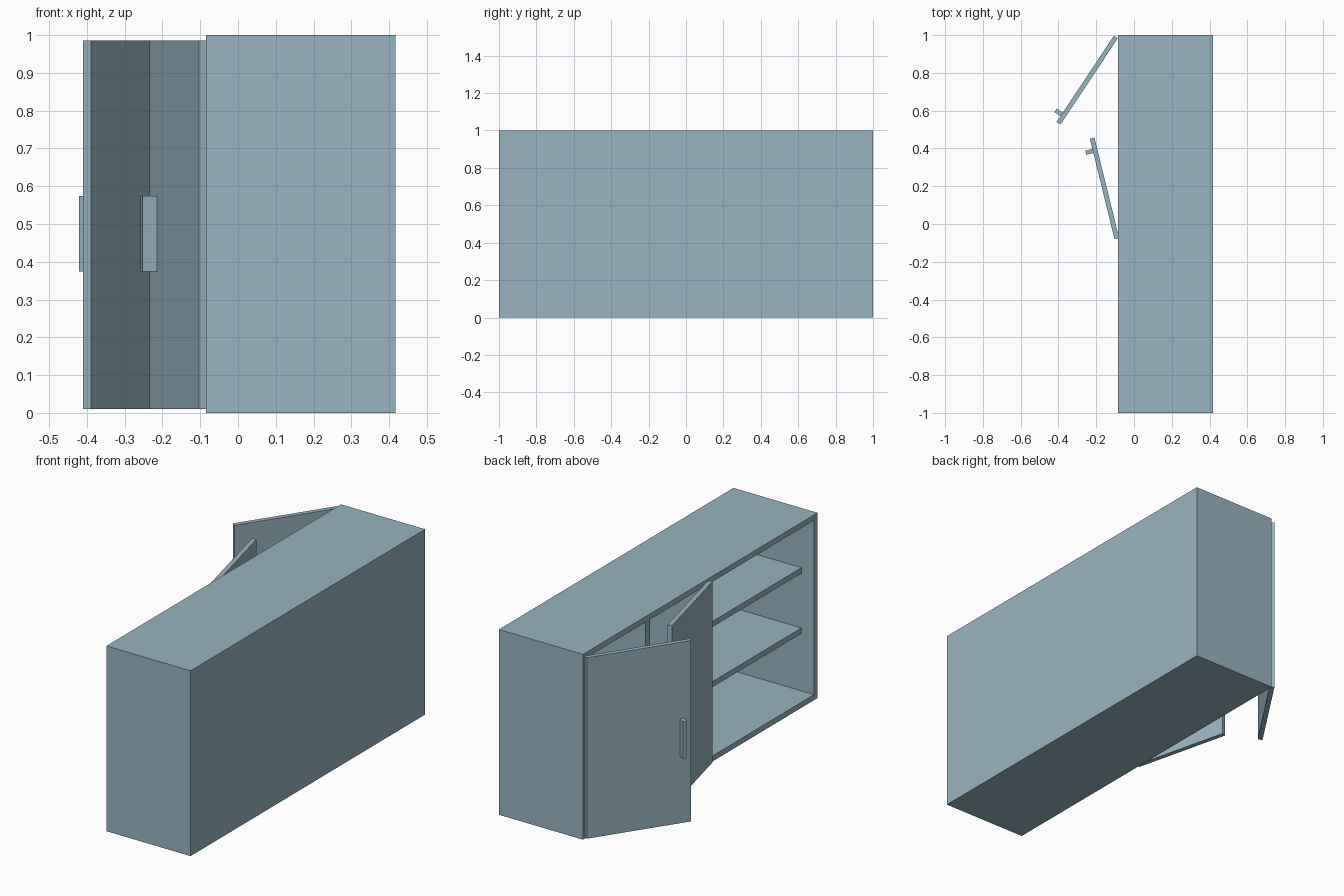
import bpy
from math import radians
from mathutils import Matrix

if "Cube" in bpy.data.objects:
    bpy.data.objects.remove(bpy.data.objects["Cube"])

X0, X1 = -0.085, 0.417   # open side, closed back
T = 0.03                 # board thickness

# Blue-grey paint
paint = bpy.data.materials.new("blue_grey")
paint.diffuse_color = (0.316, 0.462, 0.531, 1)
paint.use_nodes = True
paint.node_tree.nodes["Principled BSDF"].inputs["Base Color"].default_value = paint.diffuse_color


def box(name, lo, hi, matrix=None):
    """Box between two corners, optionally placed by a matrix."""
    c = [(a + b) / 2 for a, b in zip(lo, hi)]
    s = [b - a for a, b in zip(lo, hi)]
    bpy.ops.mesh.primitive_cube_add(size=1)
    ob = bpy.context.object
    ob.name = name
    local = Matrix.Translation(c) @ Matrix.Diagonal((*s, 1))
    ob.data.transform((matrix or Matrix()) @ local)
    ob.data.materials.append(paint)
    return ob


# Carcass
box("bottom_board", (X0, -1, 0), (X1, 1, T))
box("top_board", (X0, -1, 1 - T), (X1, 1, 1))
box("end_board_open_side", (X0, -1, T), (X1, -1 + T, 1 - T))
box("end_board_door_side", (X0, 1 - T, T), (X1, 1, 1 - T))
box("back_panel", (X1 - 0.02, -1 + T, T), (X1, 1 - T, 1 - T))

# Dividers
for i, y in enumerate((-0.08, 0.447)):
    box(f"divider_{i + 1}", (X0, y - 0.02, T), (X1 - 0.02, y + 0.02, 1 - T))

# Open shelves, set back from the front edge
for i, z in enumerate((0.37, 0.695)):
    box(f"shelf_{i + 1}", (X0 + 0.075, -1 + T, z - T), (X1 - 0.02, -0.1, z))


def door(name, hinge, side, angle, length, grip):
    """Swung door with pull handle; side is the y direction it extends when shut."""
    m = Matrix.Translation((*hinge, 0)) @ Matrix.Rotation(radians(side * angle), 4, 'Z')
    ys = sorted((0, side * length))
    box(name, (-0.0125, ys[0], 0.01), (0.0125, ys[1], 0.986), m)
    h = side * grip
    box(name + "_handle", (-0.051, h - 0.011, 0.374), (-0.0125, h + 0.011, 0.574), m)


door("middle_door", (-0.091, -0.077), 1, 13.8, 0.547, 0.48)
door("end_door", (-0.096, 0.99), -1, 33.6, 0.548, 0.5)
